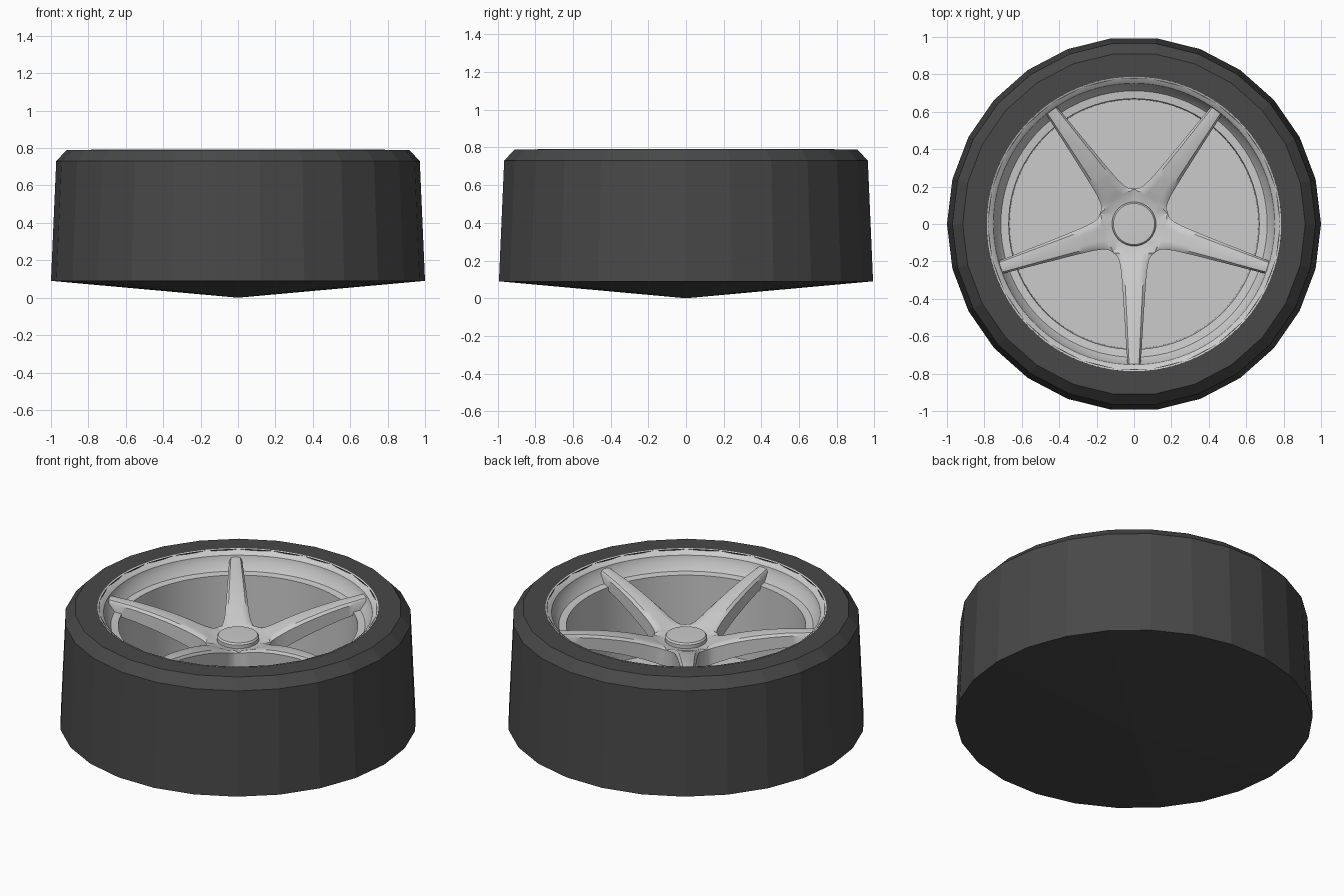
import bpy, bmesh
from math import sin, cos, tan, pi, radians, hypot

if "Cube" in bpy.data.objects:
    bpy.data.objects.remove(bpy.data.objects["Cube"])


def make_object(name, bm, smooth_angle=None):
    bmesh.ops.remove_doubles(bm, verts=bm.verts, dist=0.0005)
    bmesh.ops.recalc_face_normals(bm, faces=bm.faces)
    mesh = bpy.data.meshes.new(name)
    bm.to_mesh(mesh)
    bm.free()
    ob = bpy.data.objects.new(name, mesh)
    bpy.context.collection.objects.link(ob)
    if smooth_angle:
        bpy.ops.object.select_all(action='DESELECT')
        ob.select_set(True)
        bpy.context.view_layer.objects.active = ob
        bpy.ops.object.shade_smooth_by_angle(angle=radians(smooth_angle))
    return ob


def lathe(name, profile, sides, smooth_angle=None):
    """Spin an (r, z) profile around z."""
    bm = bmesh.new()
    rings = [[bm.verts.new((r * cos(2 * pi * i / sides), r * sin(2 * pi * i / sides), z))
              for i in range(sides)] for r, z in profile]
    for a, b in zip(rings, rings[1:]):
        for i in range(sides):
            j = (i + 1) % sides
            bm.faces.new((a[i], a[j], b[j], b[i]))
    return make_object(name, bm, smooth_angle)


def interp(table, x):
    for (x0, y0), (x1, y1) in zip(table, table[1:]):
        if x <= x1:
            return y0 + (y1 - y0) * (x - x0) / (x1 - x0)
    return table[-1][1]


# Tyre: 26-sided with a shallow cone underneath
tyre = lathe("tyre", [(0, 0), (1, 0.09), (0.972, 0.73), (0.916, 0.79),
                      (0.78, 0.79), (0.78, 0.70)], 26)
rubber = bpy.data.materials.new("rubber")
rubber.diffuse_color = (0.065, 0.065, 0.065, 1)
rubber.use_nodes = True
rubber.node_tree.nodes["Principled BSDF"].inputs["Base Color"].default_value = rubber.diffuse_color
tyre.data.materials.append(rubber)

# Rim: lip, step, ledge, barrel and floor
lathe("rim", [(0.788, 0.78), (0.787, 0.792), (0.78, 0.79), (0.752, 0.765), (0.745, 0.73),
              (0.712, 0.685), (0.67, 0.68), (0.665, 0.2), (0, 0.2)], 96, 30)

# Five-spoke dished star
DISH = [(0, 0.585), (0.12, 0.592), (0.16, 0.604), (0.2, 0.622), (0.3, 0.66), (0.4, 0.69),
        (0.5, 0.714), (0.6, 0.734), (0.77, 0.757)]
WIDTH = [(0.154, 0.112), (0.168, 0.092), (0.195, 0.079), (0.25, 0.069), (0.35, 0.061),
         (0.5, 0.051), (0.65, 0.042), (0.768, 0.034)]
ACROSS = [-1, -0.75, -0.4, 0, 0.4, 0.75, 1]

stations = [(a, a * tan(pi / 5)) for a in (0, 0.05, 0.1, 0.13)]
stations += [(0.154 + 0.614 * (i / 28) ** 1.5,
              interp(WIDTH, 0.154 + 0.614 * (i / 28) ** 1.5)) for i in range(29)]
bm = bmesh.new()
for k in range(5):
    ang = -pi / 2 + k * 2 * pi / 5
    rows = []
    for a, w in stations:
        edge = min(max((a - 0.1) / 0.06, 0), 1)     # hub is flat, arms have rounded edges
        thick = 0.13 - 0.07 * a
        pts = []
        for t in ACROSS:
            drop = 0.018 * edge * (max(abs(t) - 0.7, 0) / 0.3)
            pts.append((a, t * w, interp(DISH, hypot(a, t * w)) - drop))
        for s in (1, -1):                            # underside corners
            pts.append((a, s * w, interp(DISH, hypot(a, w)) - thick))
        rows.append([bm.verts.new((x * cos(ang) - y * sin(ang),
                                   x * sin(ang) + y * cos(ang), z)) for x, y, z in pts])
    n = len(rows[0])
    for ri, (a, b) in enumerate(zip(rows, rows[1:])):
        for i in range(n):
            if ri < 4 and i in (6, 8):              # no walls between hub wedges
                continue
            j = (i + 1) % n
            bm.faces.new((a[i], a[j], b[j], b[i]))
    bm.faces.new(rows[-1])
make_object("spokes", bm, 35)

# Centre cap
lathe("centre_cap", [(0.118, 0.56), (0.118, 0.615), (0.11, 0.625), (0, 0.628)], 32, 30)
